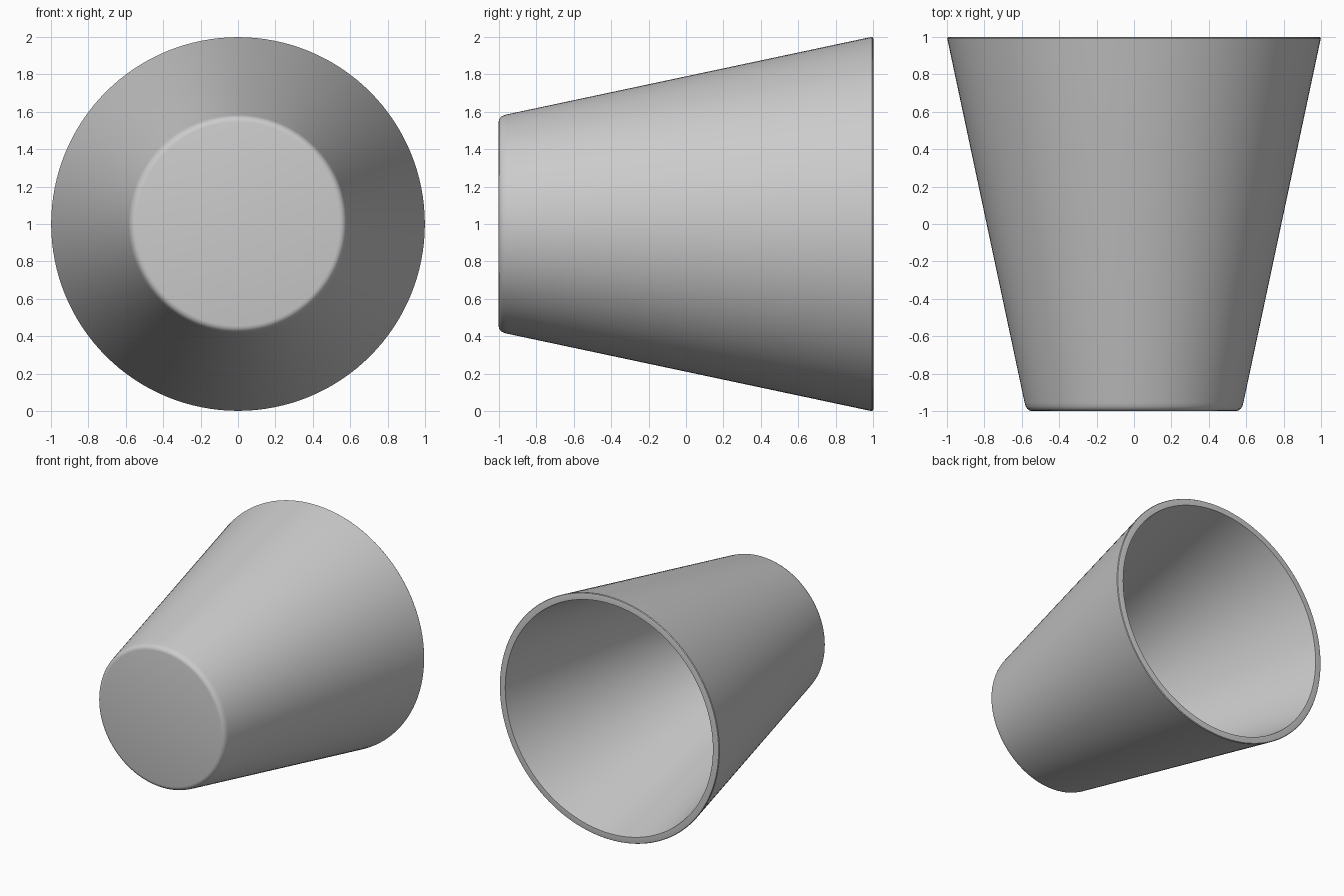
import bpy, bmesh, math
from mathutils import Matrix, Vector

if "Cube" in bpy.data.objects:
    bpy.data.objects.remove(bpy.data.objects["Cube"])

# cup half-profile as (radius, position along y): base, rounded heel, wall, lip, inside
profile = [(0, -1), (0.545, -1), (0.559, -0.997), (0.571, -0.988), (0.579, -0.975),
           (0.585, -0.955), (0.997, 0.984), (0.999, 0.992), (0.995, 0.998), (0.987, 1.0),
           (0.945, 1.0), (0.533, -0.945), (0, -0.945)]

bm = bmesh.new()
verts = [bm.verts.new((r, y, 0)) for r, y in profile]
edges = [bm.edges.new(pair) for pair in zip(verts, verts[1:])]
bmesh.ops.spin(bm, geom=verts + edges, cent=(0, 0, 0), axis=(0, 1, 0),
               angle=math.tau, steps=128, use_merge=False)
bmesh.ops.remove_doubles(bm, verts=bm.verts, dist=1e-5)
bmesh.ops.recalc_face_normals(bm, faces=bm.faces)
bmesh.ops.translate(bm, verts=bm.verts, vec=(0, 0, 1))

mesh = bpy.data.meshes.new("cup")
bm.to_mesh(mesh)
bm.free()
cup = bpy.data.objects.new("cup", mesh)
bpy.context.collection.objects.link(cup)

# smooth walls, crisp inner rim
bpy.context.view_layer.objects.active = cup
cup.select_set(True)
bpy.ops.object.shade_smooth_by_angle(angle=math.radians(35))
